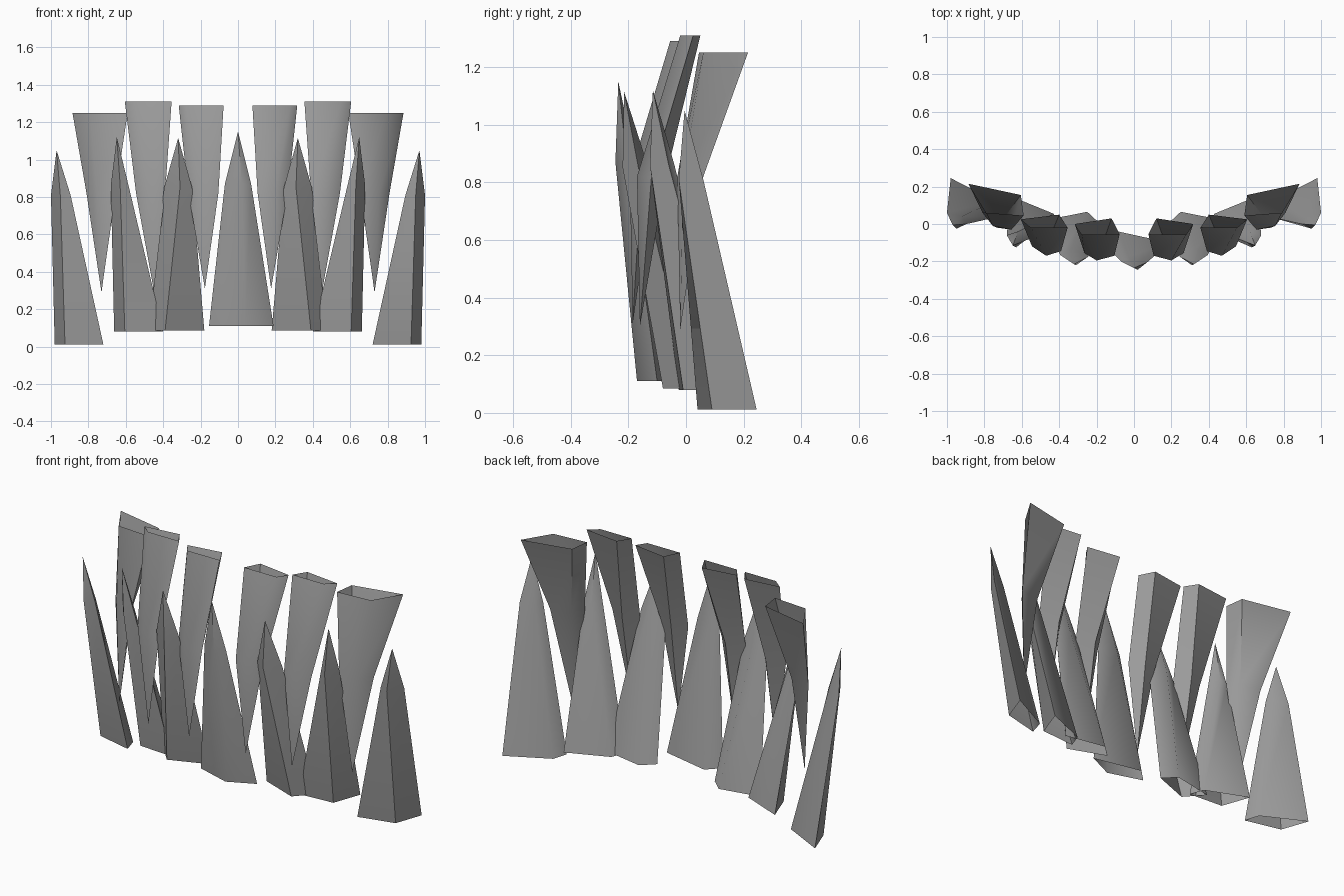
import bpy
import math

grey = bpy.data.materials.new("tooth_grey")
grey.diffuse_color = (0.33, 0.33, 0.33, 1)


def tooth(name, root_z, root, neck_z, neck, tip, side=1):
    """Hollow spike: open root ring, neck ring, tip. Rings run left, front, right, back."""
    verts = [(side * x, y, root_z) for x, y in root]
    verts += [(side * x, y, neck_z) for x, y in neck]
    verts.append((side * tip[0], tip[1], tip[2]))
    faces = []
    for i in range(4):
        j = (i + 1) % 4
        faces += [(i, j, j + 4, i + 4), (i + 4, j + 4, 8)]
    # keep normals outward for hanging or mirrored teeth
    if (root_z > neck_z) != (side < 0):
        faces = [f[::-1] for f in faces]
    mesh = bpy.data.meshes.new(name)
    mesh.from_pydata(verts, [], faces)
    mesh.materials.append(grey)
    obj = bpy.data.objects.new(name, mesh)
    bpy.context.collection.objects.link(obj)
    bpy.ops.object.select_all(action='DESELECT')
    obj.select_set(True)
    bpy.context.view_layer.objects.active = obj
    bpy.ops.object.shade_smooth_by_angle(angle=math.radians(55))


def pair(name, *shape):
    tooth(name + "_right", *shape)
    tooth(name + "_left", *shape, side=-1)


# Lower row
tooth("lower_tooth_centre",
      0.11, [(-0.155, -0.11), (0.04, -0.17), (0.19, -0.10), (-0.085, -0.04)],
      0.87, [(-0.07, -0.20), (0.02, -0.245), (0.07, -0.205), (-0.03, -0.175)],
      (0.0, -0.235, 1.15))
pair("lower_tooth_inner",
     0.085, [(0.18, 0.0), (0.39, -0.08), (0.48, 0.02), (0.25, 0.065)],
     0.85, [(0.245, -0.175), (0.31, -0.22), (0.395, -0.165), (0.33, -0.13)],
     (0.32, -0.215, 1.115))
pair("lower_tooth_middle",
     0.08, [(0.40, -0.025), (0.605, -0.01), (0.662, 0.15), (0.43, 0.055)],
     0.86, [(0.585, -0.09), (0.63, -0.125), (0.68, -0.06), (0.62, -0.04)],
     (0.648, -0.115, 1.12))
pair("lower_tooth_outer",
     0.012, [(0.72, 0.04), (0.925, 0.09), (0.98, 0.245), (0.745, 0.125)],
     0.81, [(0.895, 0.0), (0.95, -0.025), (1.0, 0.06), (0.92, 0.04)],
     (0.97, -0.005, 1.05))

# Upper row
pair("upper_tooth_inner",
     1.29, [(0.077, -0.055), (0.28, -0.055), (0.317, 0.0), (0.12, 0.03)],
     0.82, [(0.105, -0.17), (0.2, -0.195), (0.265, -0.155), (0.17, -0.11)],
     (0.177, -0.185, 0.31))
pair("upper_tooth_middle",
     1.31, [(0.355, -0.02), (0.55, -0.02), (0.605, 0.025), (0.40, 0.05)],
     0.82, [(0.39, -0.145), (0.47, -0.17), (0.545, -0.12), (0.45, -0.07)],
     (0.45, -0.16, 0.3))
pair("upper_tooth_outer",
     1.25, [(0.59, 0.045), (0.79, 0.06), (0.885, 0.215), (0.605, 0.155)],
     0.82, [(0.655, -0.03), (0.755, -0.01), (0.81, 0.06), (0.69, 0.04)],
     (0.73, -0.02, 0.29))
